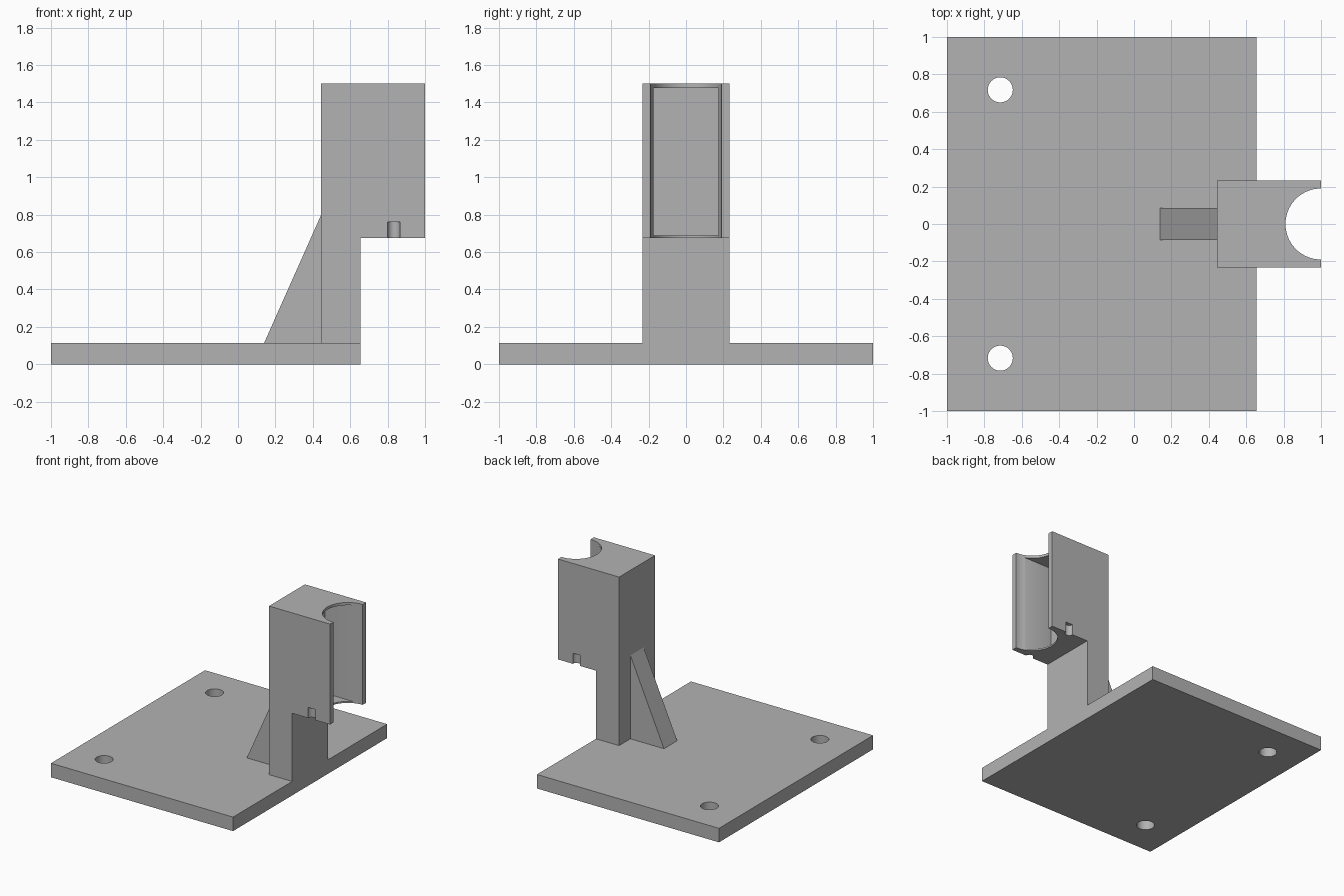
import bpy
import bmesh
from mathutils import Matrix

cube = bpy.data.objects.get("Cube")
if cube:
    bpy.data.objects.remove(cube, do_unlink=True)

grey = bpy.data.materials.new("plain_grey")
grey.use_nodes = True
grey.diffuse_color = (0.45, 0.45, 0.45, 1)
grey.node_tree.nodes["Principled BSDF"].inputs["Base Color"].default_value = (0.45, 0.45, 0.45, 1)


def finish(name, bm):
    bmesh.ops.recalc_face_normals(bm, faces=bm.faces[:])
    mesh = bpy.data.meshes.new(name)
    bm.to_mesh(mesh)
    bm.free()
    mesh.materials.append(grey)
    obj = bpy.data.objects.new(name, mesh)
    bpy.context.collection.objects.link(obj)
    return obj


def side_profile(name, points, half_width):
    """Extrude an (x, z) outline across y, centred on y = 0."""
    bm = bmesh.new()
    face = bm.faces.new([bm.verts.new((x, -half_width, z)) for x, z in points])
    out = bmesh.ops.extrude_face_region(bm, geom=[face])
    moved = [v for v in out["geom"] if isinstance(v, bmesh.types.BMVert)]
    bmesh.ops.translate(bm, verts=moved, vec=(0, 2 * half_width, 0))
    return finish(name, bm)


def box(name, x0, x1, half_width, z0, z1):
    return side_profile(name, [(x0, z0), (x1, z0), (x1, z1), (x0, z1)], half_width)


def cylinder(name, x, y, radius, z0, z1, sides=48):
    bm = bmesh.new()
    bmesh.ops.create_cone(bm, cap_ends=True, segments=sides, radius1=radius,
                          radius2=radius, depth=z1 - z0,
                          matrix=Matrix.Translation((x, y, (z0 + z1) / 2)))
    return finish(name, bm)


def cut(target, cutter):
    mod = target.modifiers.new("cut", "BOOLEAN")
    mod.operation = "DIFFERENCE"
    mod.solver = "EXACT"
    mod.object = cutter
    bpy.context.view_layer.update()
    bpy.ops.object.select_all(action="DESELECT")
    bpy.context.view_layer.objects.active = target
    target.select_set(True)
    bpy.ops.object.modifier_apply(modifier=mod.name)
    bpy.data.objects.remove(cutter, do_unlink=True)


PLATE_TOP = 0.115
POST_BACK, POST_FRONT = 0.445, 0.655
HEAD_BOTTOM, HEAD_TOP = 0.675, 1.5

# Base plate with two screw holes
base_plate = box("base_plate", -1, POST_FRONT, 1, 0, PLATE_TOP)
for side in (-1, 1):
    cut(base_plate, cylinder("hole_cutter", -0.715, side * 0.717, 0.067, -0.1, 0.3))

# Upright post with overhanging head
holder = side_profile("post_and_head", [
    (POST_BACK, PLATE_TOP), (POST_FRONT, PLATE_TOP), (POST_FRONT, HEAD_BOTTOM),
    (1, HEAD_BOTTOM), (1, HEAD_TOP), (POST_BACK, HEAD_TOP)], 0.233)

# Open pocket in the head, with round openings through its thin end lips
cut(holder, box("pocket_cutter", 0.67, 1.2, 0.175, 0.688, 1.478))
cut(holder, cylinder("opening_cutter", 1, 0, 0.19, 0.6, 1.6, 64))

# Small half-round notches at the bottom of both side walls
for side in (-1, 1):
    cut(holder, cylinder("notch_cutter", 0.833, side * 0.233, 0.033, 0.6, 0.762, 32))

# Sloping support rib behind the post
rib = side_profile("support_rib", [
    (0.14, PLATE_TOP), (POST_BACK, PLATE_TOP), (POST_BACK, 0.8)], 0.086)

bpy.ops.object.select_all(action="DESELECT")
for obj in (base_plate, holder, rib):
    obj.select_set(True)
bpy.context.view_layer.objects.active = holder
bpy.ops.object.shade_smooth_by_angle(angle=0.5)
